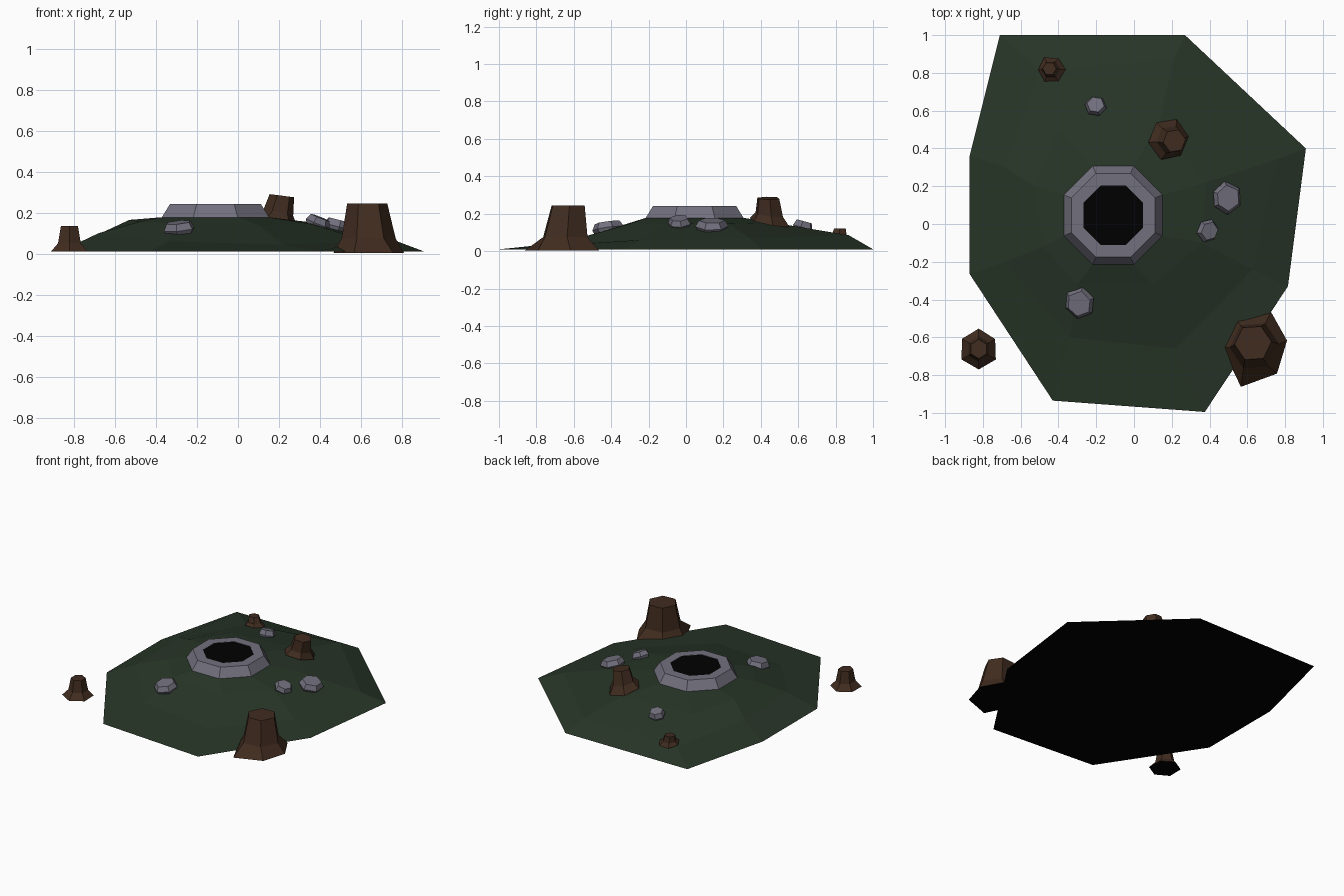
import bpy, bmesh, math, random
from mathutils import Vector, Euler

if "Cube" in bpy.data.objects:
    bpy.data.objects.remove(bpy.data.objects["Cube"])


def material(name, rgb):
    m = bpy.data.materials.new(name)
    m.diffuse_color = (*rgb, 1)
    m.use_nodes = True
    m.node_tree.nodes["Principled BSDF"].inputs["Base Color"].default_value = m.diffuse_color
    return m


GREEN = material("moss green", (0.021, 0.036, 0.021))
STONE = material("grey stone", (0.170, 0.163, 0.208))
BARK = material("brown bark", (0.052, 0.025, 0.014))
DARK = material("pit black", (0.0, 0.0, 0.0))


def loft(name, rings, mat, closed=False, dark_base=False):
    """Join equal-sized rings of points; cap both ends, or wrap around if closed."""
    bm = bmesh.new()
    vs = [[bm.verts.new(p) for p in r] for r in rings]
    n = len(vs[0])
    pairs = list(zip(vs, vs[1:])) + ([(vs[-1], vs[0])] if closed else [])
    for a, b in pairs:
        for i in range(n):
            j = (i + 1) % n
            bm.faces.new((a[i], a[j], b[j], b[i]))
    if not closed:
        base = bm.faces.new(vs[0][::-1])
        bm.faces.new(vs[-1])
        base.material_index = 1 if dark_base else 0
    bmesh.ops.recalc_face_normals(bm, faces=bm.faces)
    me = bpy.data.meshes.new(name)
    me.materials.append(mat)
    if dark_base:
        me.materials.append(DARK)
    bm.to_mesh(me)
    bm.free()
    ob = bpy.data.objects.new(name, me)
    bpy.context.collection.objects.link(ob)
    return ob


def polygon(cx, cy, z, r, n, turn=0.0, jitter=None, sy=1.0):
    out = []
    for i in range(n):
        a = math.radians(turn) + math.tau * i / n
        k = r * (jitter[i] if jitter else 1)
        out.append((cx + k * math.cos(a), cy + k * math.sin(a) * sy, z))
    return out


# Mound: irregular eight-sided outline rising to a level top, black underneath
CX, CY = -0.11, 0.046
OCT = 1 / math.cos(math.pi / 8)
outer = [(0.91, 0.40, .01), (0.27, 1.0, .01), (-0.71, 1.0, .01), (-0.87, 0.36, .01),
         (-0.87, -0.265, .01), (-0.43, -0.935, .01), (0.375, -0.995, .01), (0.815, -0.33, .01)]
lower = [(0.75, 0.34, .07), (0.21, 0.87, .085), (-0.50, 0.82, .045), (-0.68, 0.30, .095),
         (-0.68, -0.20, .10), (-0.34, -0.60, .06), (0.22, -0.66, .045), (0.63, -0.24, .06)]
upper = [(0.38, 0.22, .15), (0.13, 0.53, .142), (-0.40, 0.50, .135), (-0.53, 0.20, .165),
         (-0.48, -0.12, .157), (-0.30, -0.32, .145), (0.10, -0.32, .14), (0.36, -0.10, .145)]
crown = polygon(CX, CY, 0.178, 0.26 * OCT, 8, 22.5)
loft("mound", [outer, lower, upper, crown], GREEN, dark_base=True)

# Stone ring with sloped outside around a dark opening
loft("stone_ring", [polygon(CX, CY, z, a * OCT, 8, 22.5) for a, z in
                    ((0.263, 0.175), (0.222, 0.242), (0.158, 0.242), (0.158, 0.175))],
     STONE, closed=True)
loft("pit_opening", [polygon(CX, CY, z, 0.1585 * OCT, 8, 22.5) for z in (0.230, 0.240)], DARK)


# Tree stumps: six-sided, flared at the root, root ring follows the slope
def stump(name, x, y, z0, z1, r_base, r_top, turn, lean=(0, 0), slope=(0, 0), sy=1.0, seed=0):
    rnd = random.Random(seed)
    jit = [rnd.uniform(0.95, 1.1) for _ in range(6)]
    r_mid = r_top + 0.33 * (r_base - r_top)
    rings = []
    for t, r, jj in ((0, r_base, jit), (0.33, r_mid, None), (1, r_top, None)):
        cx, cy = x + lean[0] * t, y + lean[1] * t
        ring = polygon(cx, cy, z0 + (z1 - z0) * t, r, 6, turn, jj, sy)
        rings.append([(px, py, pz - slope[0] * (px - cx) - slope[1] * (1 - t) * (py - cy))
                      for px, py, pz in ring])
    loft(name, rings, BARK, dark_base=True)


root = [(0.465, -0.652), (0.535, -0.495), (0.725, -0.465),
        (0.81, -0.617), (0.757, -0.792), (0.566, -0.862)]
loft("large_stump", [[(x, y, 0.003) for x, y in root],
                     polygon(0.637, -0.645, 0.075, 0.132, 6, 244)[::-1],
                     polygon(0.63, -0.63, 0.245, 0.098, 6, 244)[::-1]], BARK, dark_base=True)
stump("middle_stump", 0.185, 0.448, 0.152, 0.283, 0.106, 0.06, 8, (0.029, -0.008), (0.13, 0.18), 1.05, 3)
stump("left_stump", -0.822, -0.662, 0.01, 0.135, 0.096, 0.048, 30, (0, 0), (0, 0), 1.06, 5)
stump("back_stump", -0.436, 0.818, 0.060, 0.122, 0.074, 0.037, 0, (-0.012, 0.005), (0, 0.15), 0.95, 7)


# Loose rocks: low six-sided chunks tilted with the slope
def rock(name, x, y, z, r, h, tilt, turn, seed):
    rnd = random.Random(seed)
    jit = [rnd.uniform(0.9, 1.08) for _ in range(6)]
    rot = Euler((math.radians(tilt[0]), math.radians(tilt[1]), 0)).to_matrix()
    rings = []
    for k, t in ((0.85, -0.5), (1.0, -0.1), (0.78, 0.5)):
        ring = polygon(0, 0, h * t, r * k, 6, turn, jit)
        rings.append([rot @ Vector(p) + Vector((x, y, z)) for p in ring])
    loft(name, rings, STONE)


rock("front_rock", -0.287, -0.42, 0.126, 0.085, 0.055, (8, -6), 20, 1)
rock("right_rock", 0.488, 0.137, 0.138, 0.084, 0.055, (0, 14), 35, 2)
rock("small_right_rock", 0.393, -0.036, 0.153, 0.064, 0.05, (4, 22), 10, 3)
rock("back_rock", -0.203, 0.625, 0.133, 0.061, 0.055, (-15, 0), 50, 4)
